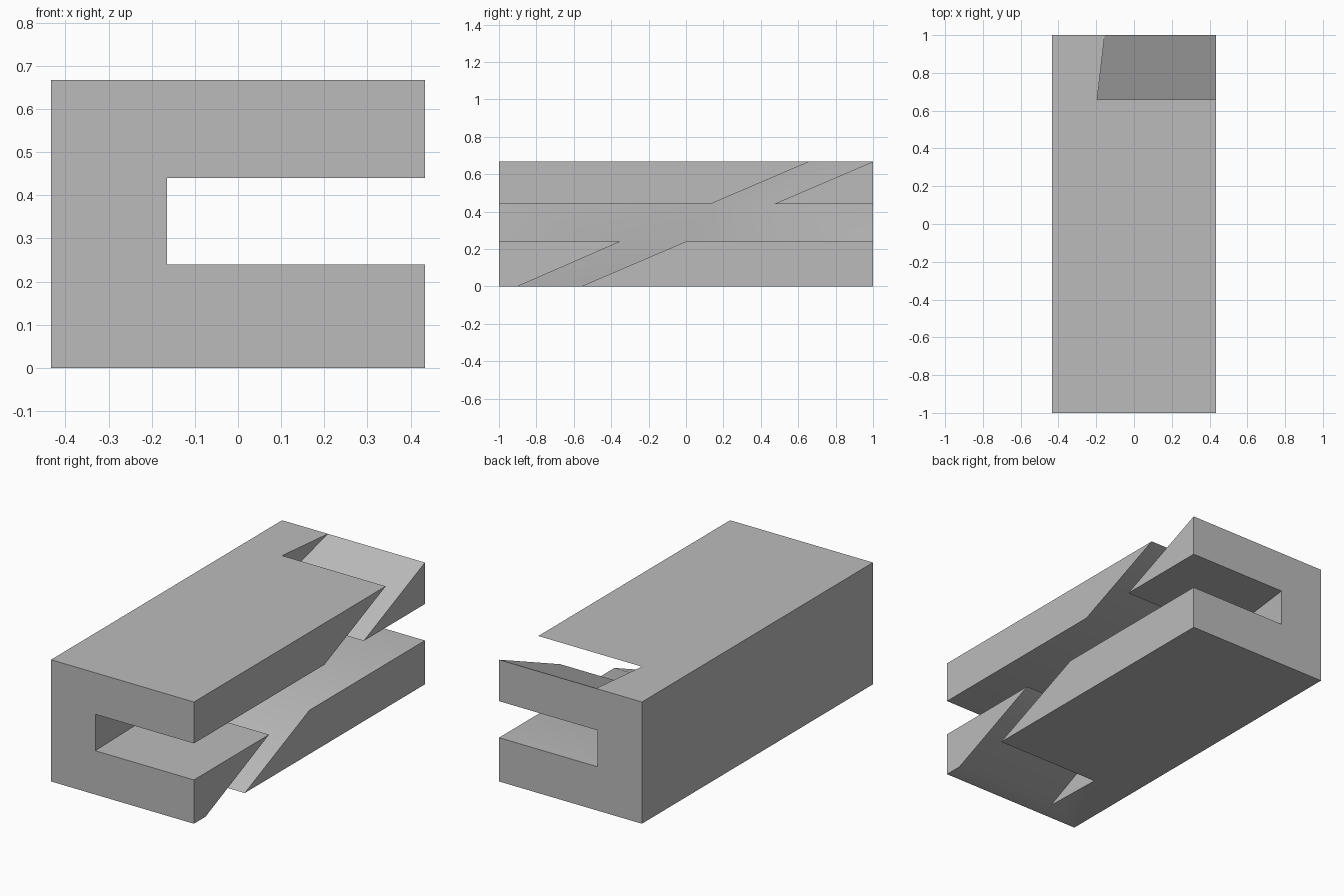
import bpy, bmesh, math

if "Cube" in bpy.data.objects:
    bpy.data.objects.remove(bpy.data.objects["Cube"], do_unlink=True)

SIDE, END, TOP = 0.433, 1.0, 0.667

grey = bpy.data.materials.new("plain grey")
grey.use_nodes = True
grey.diffuse_color = (0.5, 0.5, 0.5, 1)
grey.node_tree.nodes["Principled BSDF"].inputs["Base Color"].default_value = (0.5, 0.5, 0.5, 1)

# Crossed slot outline: (y, z, x of the slot's inner end)
outline = [
    (-END, 0.24, -0.165), (-0.35, 0.24, -0.18), (-0.9, 0, -0.19),
    (-0.56, 0, -0.2), (0, 0.24, -0.22), (END, 0.24, -0.165),
    (END, 0.44, -0.165), (0.47, 0.44, -0.23), (END, TOP, -0.155),
    (0.66, TOP, -0.195), (0.13, 0.44, -0.22), (-END, 0.44, -0.165),
]

bm = bmesh.new()
deep = [bm.verts.new((x, y, z)) for y, z, x in outline]
rim = [bm.verts.new((SIDE, y, z)) for y, z, x in outline]

# Block corners
front_low, front_high, back_low = [
    bm.verts.new((SIDE, y, z)) for y, z in ((-END, 0), (-END, TOP), (END, 0))]
far_front_low, far_front_high, far_back_low, far_back_high = [
    bm.verts.new((-SIDE, y, z)) for y in (-END, END) for z in (0, TOP)]

# Slotted side: two long bars and two wedges
bm.faces.new((rim[0], rim[1], rim[2], front_low))
bm.faces.new((rim[3], rim[4], rim[5], back_low))
bm.faces.new((rim[6], rim[7], rim[8]))
bm.faces.new((rim[9], rim[10], rim[11], front_high))

# Floors and ceilings of the slots, leaving the four mouths open
for i in range(len(outline) - 1):
    if i not in (2, 5, 8):
        bm.faces.new((rim[i], rim[i + 1], deep[i + 1], deep[i]))

# Front, bottom, back, top and plain side of the block
bm.faces.new((far_front_low, front_low, rim[0], deep[0],
              deep[11], rim[11], front_high, far_front_high))
bm.faces.new((far_front_low, front_low, rim[2], deep[2],
              deep[3], rim[3], back_low, far_back_low))
bm.faces.new((far_back_low, back_low, rim[5], deep[5], deep[6],
              rim[6], rim[8], deep[8], far_back_high))
bm.faces.new((far_front_high, front_high, rim[9], deep[9], deep[8], far_back_high))
bm.faces.new((far_front_low, far_front_high, far_back_high, far_back_low))

# Slightly bowed inner wall of the slots
wall = bm.faces.new(deep)
bm.normal_update()
bmesh.ops.triangulate(bm, faces=[wall])
bmesh.ops.recalc_face_normals(bm, faces=bm.faces)

# Smooth only the shallow bends
for face in bm.faces:
    face.smooth = True
mesh = bpy.data.meshes.new("slotted_block")
bm.to_mesh(mesh)
bm.free()
mesh.set_sharp_from_angle(angle=math.radians(30))
mesh.materials.append(grey)
block = bpy.data.objects.new("slotted_block", mesh)
bpy.context.scene.collection.objects.link(block)
